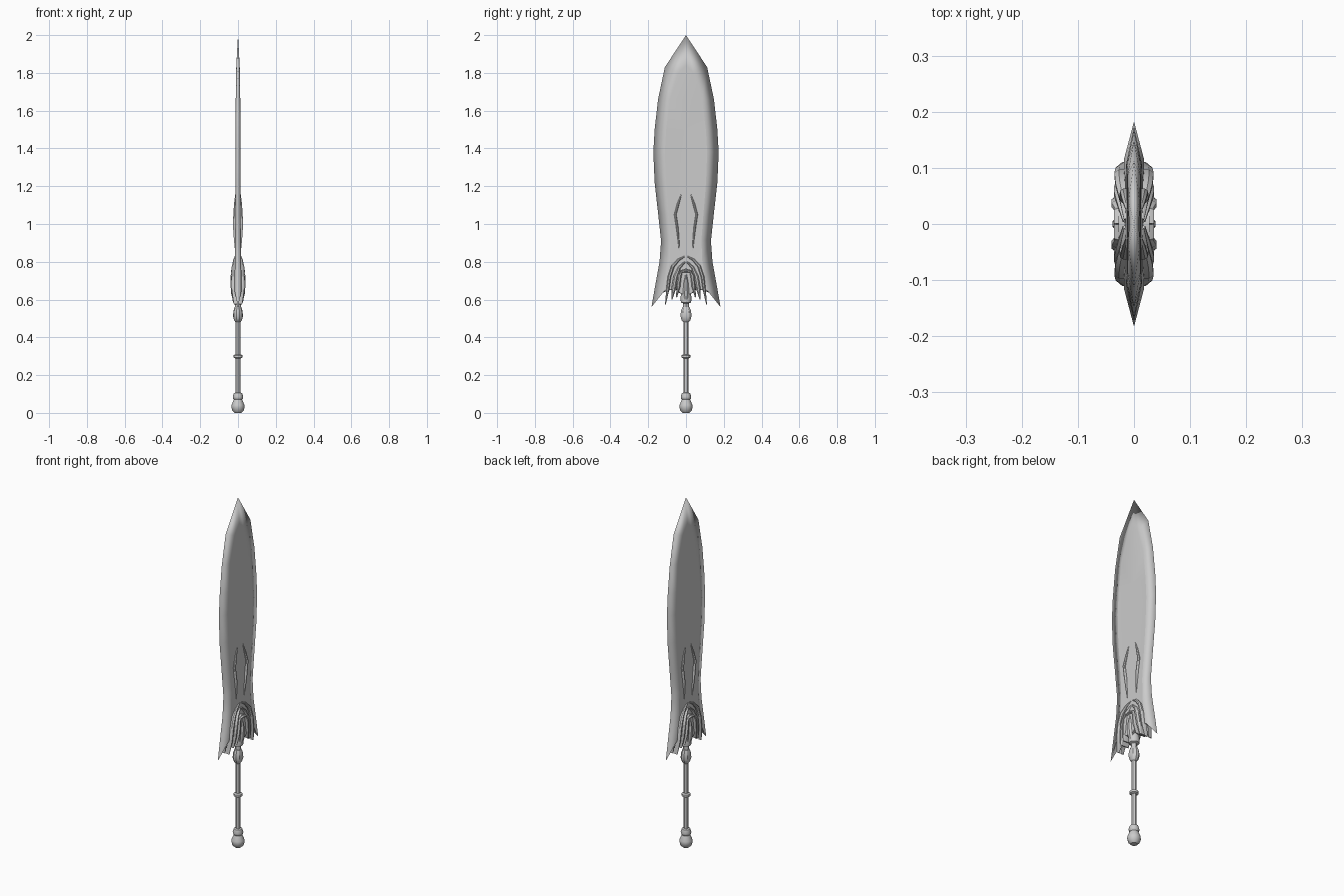
import bpy, bmesh, math
from mathutils import Vector


def make_object(name, verts, faces, mirror=None, angle=30):
    mesh = bpy.data.meshes.new(name)
    bm = bmesh.new()
    vs = [bm.verts.new(v) for v in verts]
    for f in faces:
        bm.faces.new([vs[i] for i in f])
    bmesh.ops.recalc_face_normals(bm, faces=bm.faces)
    bm.to_mesh(mesh)
    bm.free()
    ob = bpy.data.objects.new(name, mesh)
    bpy.context.collection.objects.link(ob)
    if mirror:
        m = ob.modifiers.new("mirror", 'MIRROR')
        m.use_axis = mirror
        m.merge_threshold = 0.0005
    bpy.ops.object.select_all(action='DESELECT')
    bpy.context.view_layer.objects.active = ob
    ob.select_set(True)
    bpy.ops.object.shade_smooth_by_angle(angle=math.radians(angle))
    return ob


def lathe(name, profile, sides=12, squash=1.0):
    """Revolve (radius, z) pairs around z, squashed along x."""
    verts, faces = [], []
    for r, z in profile:
        for i in range(sides):
            a = 2 * math.pi * i / sides
            verts.append((r * squash * math.cos(a), r * math.sin(a), z))
    for k in range(len(profile) - 1):
        for i in range(sides):
            j = (i + 1) % sides
            faces.append((k * sides + i, k * sides + j,
                          (k + 1) * sides + j, (k + 1) * sides + i))
    faces.append(range(sides))
    faces.append(range((len(profile) - 1) * sides, len(profile) * sides))
    return make_object(name, verts, faces)


def rib(name, path, x_in=0.004, mirror=(True, True, False)):
    """Ridged strip along (y, z, half_width, x_out), mirrored to all four sides."""
    verts, faces = [], []
    for i, (y, z, w, xo) in enumerate(path):
        a, b = path[max(i - 1, 0)], path[min(i + 1, len(path) - 1)]
        t = Vector((b[0] - a[0], b[1] - a[1])).normalized()
        ny, nz = -t.y, t.x
        xm = x_in + (xo - x_in) * 0.75
        for s, x in ((-1, x_in), (-1, xm), (-0.4, xo), (0.4, xo), (1, xm), (1, x_in)):
            verts.append((x, y + ny * w * s, z + nz * w * s))
    n = 6
    for k in range(len(path) - 1):
        for i in range(n):
            j = (i + 1) % n
            faces.append((k * n + i, k * n + j, (k + 1) * n + j, (k + 1) * n + i))
    faces += [range(n), range((len(path) - 1) * n, len(path) * n)]
    return make_object(name, verts, faces, mirror)


# Blade: rows of edge (y, z), bevel line (y, z), centre z, half thickness
rows = [
    (0.112, 1.83, 0.040, 1.80, 1.84, 0.010),
    (0.148, 1.66, 0.085, 1.66, 1.66, 0.012),
    (0.166, 1.50, 0.105, 1.50, 1.50, 0.013),
    (0.173, 1.38, 0.112, 1.38, 1.38, 0.013),
    (0.166, 1.22, 0.106, 1.22, 1.22, 0.014),
    (0.147, 1.05, 0.092, 1.05, 1.05, 0.014),
    (0.132, 0.91, 0.082, 0.92, 0.92, 0.015),
    (0.140, 0.80, 0.085, 0.81, 0.82, 0.016),
    (0.162, 0.68, 0.098, 0.72, 0.74, 0.018),
    (0.183, 0.56, 0.115, 0.645, 0.67, 0.018),
]
verts, faces = [(0, 0, 2.0)], []
for ey, ez, by, bz, cz, t in rows:
    verts += [(0, ey, ez), (t, by, bz), (t * 0.9, 0, cz)]
faces += [(0, 1, 2), (0, 2, 3)]
for k in range(len(rows) - 1):
    a, b = 1 + 3 * k, 4 + 3 * k
    faces += [(a, b, b + 1, a + 1), (a + 1, b + 1, b + 2, a + 2)]
# Underside of the swallow tail
c = len(verts)
verts += [(0, 0.13, 0.632), (0, 0.105, 0.645), (0, 0, 0.67)]
e = c - 3
faces += [(e, c, e + 1), (e + 1, c, c + 1), (e + 1, c + 1, c + 2, e + 2)]
make_object("blade", verts, faces, (True, True, False), 12)

# Raised veins on the blade
rib("blade_vein", [(0.026, 1.155, 0.002, 0.015), (0.042, 1.105, 0.006, 0.021),
                   (0.057, 1.05, 0.006, 0.025), (0.046, 0.98, 0.006, 0.026),
                   (0.040, 0.92, 0.004, 0.022), (0.035, 0.86, 0.002, 0.016)])

# Curved claws gripping the blade
rib("outer_claw", [(0.008, 0.828, 0.003, 0.018), (0.040, 0.810, 0.007, 0.025),
                   (0.070, 0.775, 0.009, 0.033), (0.088, 0.720, 0.009, 0.035),
                   (0.097, 0.650, 0.008, 0.033), (0.109, 0.575, 0.002, 0.022)])
rib("middle_claw", [(0.005, 0.800, 0.004, 0.020), (0.035, 0.770, 0.008, 0.030),
                    (0.055, 0.720, 0.012, 0.036), (0.065, 0.660, 0.012, 0.035),
                    (0.075, 0.600, 0.003, 0.026)], x_in=0)
rib("inner_claw", [(0.020, 0.752, 0.006, 0.030), (0.034, 0.725, 0.010, 0.040),
                   (0.040, 0.670, 0.010, 0.040), (0.050, 0.612, 0.003, 0.030)], x_in=0)

# Guard core with arched crown and central spine
half = [(0, 0.765), (0.026, 0.755), (0.045, 0.715), (0.055, 0.655), (0.035, 0.635), (0, 0.62)]
n = len(half)
verts = [(0, y, z) for y, z in half] + [(0.028, y * 0.9, z) for y, z in half]
faces = [range(n, 2 * n)] + [(i, i + 1, n + i + 1, n + i) for i in range(n - 1)]
make_object("guard_core", verts, faces, (True, True, False))
rib("guard_crown", [(0.0, 0.752, 0.008, 0.036), (0.024, 0.748, 0.007, 0.036),
                    (0.034, 0.725, 0.004, 0.034)], x_in=0)
rib("guard_spine", [(0, 0.735, 0.006, 0.030), (0, 0.69, 0.012, 0.038),
                    (0, 0.63, 0.018, 0.036), (0, 0.60, 0.014, 0.028)],
    x_in=0, mirror=(True, False, False))

# Collar, neck and knob below the guard
lathe("collar", [(0.016, 0.55), (0.016, 0.580), (0.027, 0.585), (0.029, 0.605),
                 (0.026, 0.64), (0.020, 0.66)])
lathe("knob", [(0.015, 0.480), (0.024, 0.490), (0.031, 0.512), (0.028, 0.540),
               (0.020, 0.560), (0.014, 0.563)], 10, 0.85)

# Grip rod, ring and pommel
lathe("grip", [(0.0135, 0.06), (0.0135, 0.50)])
lathe("grip_ring", [(0.014, 0.288), (0.023, 0.293), (0.023, 0.305), (0.014, 0.310)])
lathe("pommel", [(0.018, 0.0), (0.030, 0.012), (0.035, 0.030), (0.034, 0.042),
                 (0.022, 0.070), (0.026, 0.076), (0.028, 0.084), (0.022, 0.104),
                 (0.014, 0.108)])
